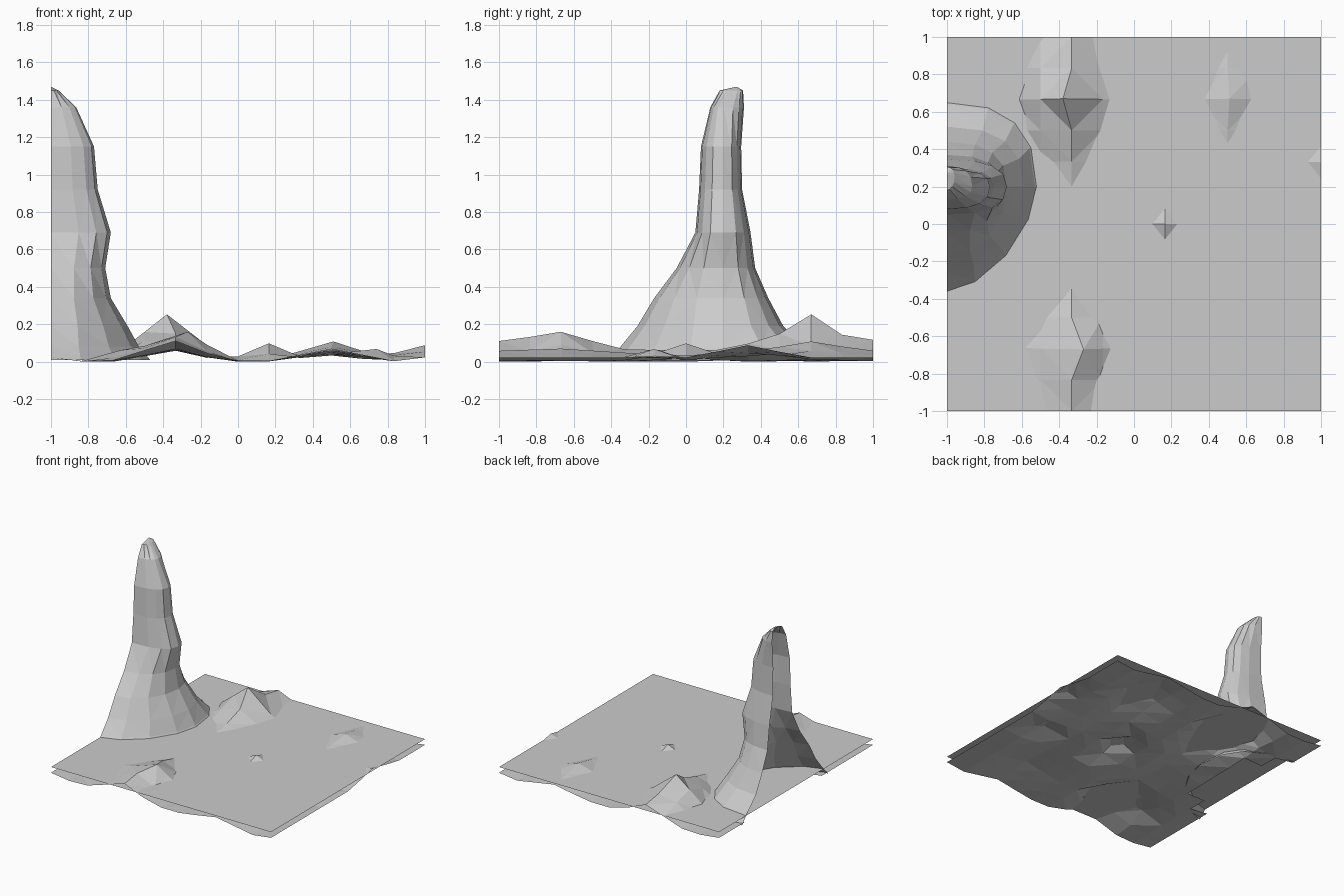
import bpy, bmesh, math, random

if "Cube" in bpy.data.objects:
    bpy.data.objects.remove(bpy.data.objects["Cube"])

random.seed(4)
STEP = 1 / 6


def make_object(name, bm):
    mesh = bpy.data.meshes.new(name)
    bm.to_mesh(mesh)
    bm.free()
    obj = bpy.data.objects.new(name, mesh)
    bpy.context.collection.objects.link(obj)
    return obj


def tent(d, r):
    return max(0.0, 1 - abs(d) / r)


def interp(points, v):
    for (a, za), (b, zb) in zip(points, points[1:]):
        if v <= b:
            return za + (zb - za) * (v - a) / (b - a)
    return points[-1][1]


# Ridge crest heights along y
WEST_RIDGE = [(-1, .125), (-.67, .17), (-.33, .08), (0, .072), (.2, .078),
              (.33, .11), (.67, .22), (.83, .16), (1.01, .13)]
EAST_RIDGE = [(-1, .07), (-.67, .082), (-.33, .06), (0, .045), (.33, .068),
              (.67, .115), (1.01, .07)]
# Single peaks: x, y, height, radius
PEAKS = [(-.38, .67, .265, .26), (.165, 0, .11, .2), (.74, -.17, .08, .16),
         (1, .33, .10, .3), (.51, .67, .12, .2), (-.27, -.67, .172, .2),
         (-.63, -.66, .073, .2)]


def height(x, y):
    z = .012 + .006 * random.random()
    west = max(0, 1 - abs(x + .34) / .34) if x > -.34 else tent(x + .34, .4)
    z = max(z, interp(WEST_RIDGE, y) * west ** 1.1)
    z = max(z, interp(EAST_RIDGE, y) * tent(x - .5, .42))
    for px, py, ph, r in PEAKS:
        z = max(z, ph * max(0, 1 - math.hypot(x - px, (y - py) * .8) / (r * 1.3)))
    if abs(x) > .99:
        z = max(z, .035)
    return z


# Low-poly ground sheet with ridges
bm = bmesh.new()
bmesh.ops.create_grid(bm, x_segments=12, y_segments=12, size=1)
for px, py, ph, r in PEAKS:
    v = min(bm.verts, key=lambda q: math.hypot(q.co.x - px, q.co.y - py))
    v.co.x, v.co.y = px, py
for v in bm.verts:
    v.co.z = height(v.co.x, v.co.y)
inside = [f for f in bm.faces
          if math.hypot((f.calc_center_median().x + 1) / .4,
                        (f.calc_center_median().y - .17) / .43) < 1]
bmesh.ops.delete(bm, geom=inside, context='FACES')
bmesh.ops.triangulate(bm, faces=bm.faces[:])
low = min(v.co.z for v in bm.verts)
for v in bm.verts:
    v.co.z -= low
make_object("ground", bm)

# Flat water surface
bm = bmesh.new()
bmesh.ops.create_grid(bm, x_segments=1, y_segments=1, size=1)
for v in bm.verts:
    v.co.z = .07
make_object("water", bm)

# Rock spire, open where the tile edge cuts it: z, front y, back y, right x, front flare
RINGS = [(.01, -.42, .70, -.47, 1.25), (.08, -.35, .64, -.53, 1.2), (.19, -.26, .52, -.59, 1.1),
         (.34, -.17, .44, -.68, 1), (.5, -.05, .37, -.71, .9), (.69, .05, .345, -.68, .8),
         (.92, .07, .30, -.75, .8), (1.15, .08, .295, -.77, .8), (1.36, .13, .31, -.865, .9),
         (1.45, .18, .305, -.96, 1)]
N = 8
bm = bmesh.new()
rows = []
for z, y0, y1, xr, flare in RINGS:
    yc = .2 if y0 < .15 else .25
    row = []
    for i in range(N + 1):
        t = math.pi * i / N
        c, s = math.cos(t), max(0, math.sin(t))
        front = c > 0
        e = flare if front else .8
        y = yc - abs(c) ** e * (yc - y0) if front else yc + abs(c) ** e * (y1 - yc)
        x = -1 if i in (0, N) else -1 + (xr + 1) * s ** e
        row.append(bm.verts.new((x, y, z)))
    rows.append(row)
for a, b in zip(rows, rows[1:]):
    for i in range(N):
        bm.faces.new((a[i], a[i + 1], b[i + 1], b[i]))
tip = bm.verts.new((-1, .27, 1.47))
for i in range(N):
    bm.faces.new((rows[-1][i], rows[-1][i + 1], tip))
bmesh.ops.triangulate(bm, faces=bm.faces[:])
make_object("rock_spire", bm)
